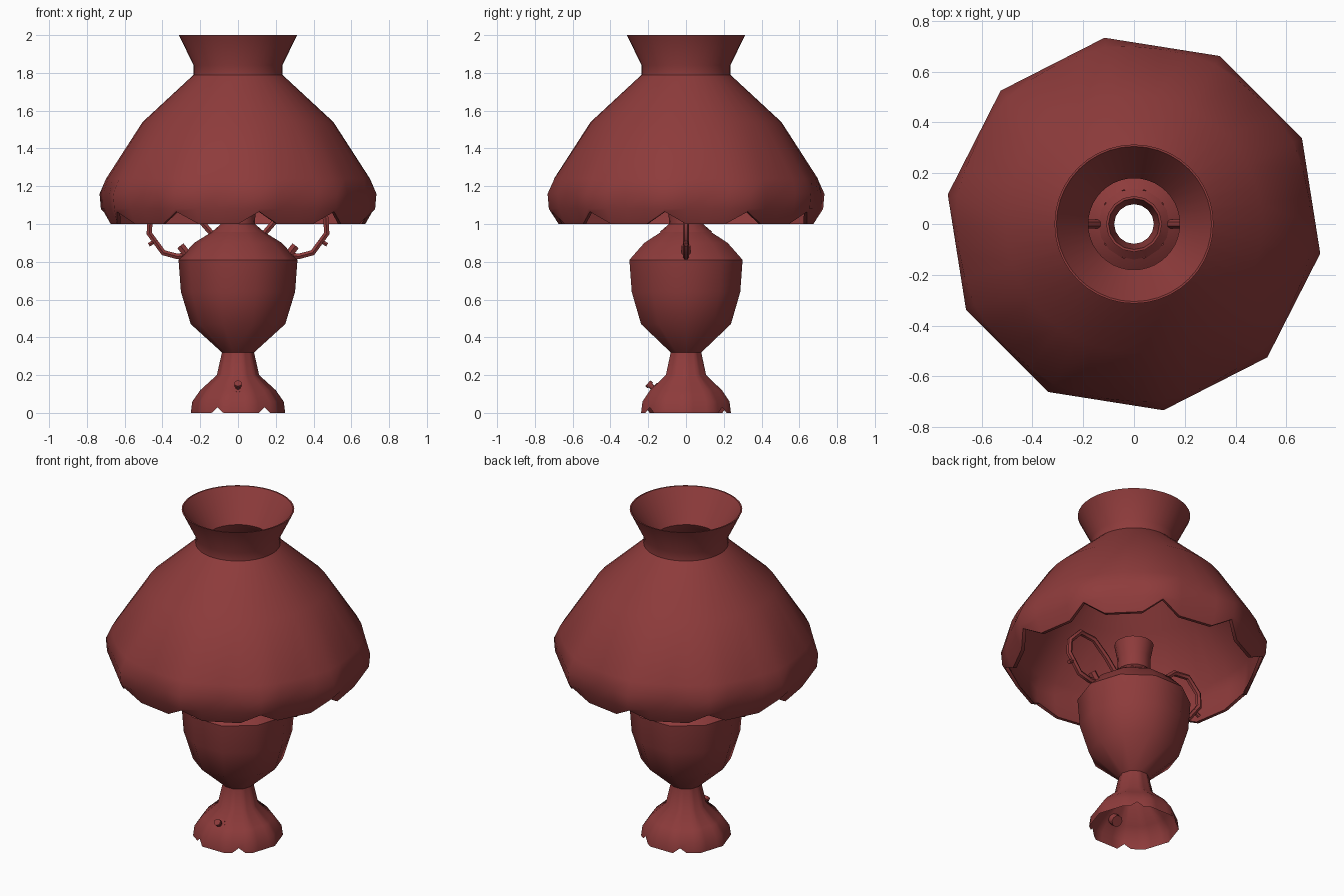
import bpy
import math
from math import cos, sin, radians
from mathutils import Vector

cube = bpy.data.objects.get("Cube")
if cube:
    bpy.data.objects.remove(cube, do_unlink=True)

red = bpy.data.materials.new("dull_red")
red.use_nodes = True
COLOUR = (0.27, 0.044, 0.044, 1)
red.diffuse_color = COLOUR
red.node_tree.nodes["Principled BSDF"].inputs["Base Color"].default_value = COLOUR


def finish(ob, angle):
    """Give the part its colour and smooth shading with sharp edges kept."""
    ob.data.materials.clear()
    ob.data.materials.append(red)
    bpy.ops.object.select_all(action="DESELECT")
    ob.select_set(True)
    bpy.context.view_layer.objects.active = ob
    bpy.ops.object.shade_smooth_by_angle(angle=radians(angle))
    return ob


def lathe(name, rings, segs, start=0, shape=None, closed=False, angle=40):
    """Spin (radius, z) rings; shape(ring, degrees, r, z) may alter each point."""
    verts, faces = [], []
    for i, (r, z) in enumerate(rings):
        for j in range(segs):
            deg = start + 360 * j / segs
            pr, pz = shape(i, deg, r, z) if shape else (r, z)
            verts.append((pr * cos(radians(deg)), pr * sin(radians(deg)), pz))
    n = len(rings)
    for i in range(n if closed else n - 1):
        a, b = i * segs, (i + 1) % n * segs
        for j in range(segs):
            k = (j + 1) % segs
            faces.append((a + j, a + k, b + k, b + j))
    mesh = bpy.data.meshes.new(name)
    mesh.from_pydata(verts, [], faces)
    ob = bpy.data.objects.new(name, mesh)
    bpy.context.collection.objects.link(ob)
    return finish(ob, angle)


# Shade: double wall, ten corners near the rim, a notch under each corner
outer = [(0.70, 1.0), (0.735, 1.08), (0.742, 1.16), (0.705, 1.24), (0.505, 1.54),
         (0.235, 1.79), (0.235, 1.84), (0.313, 2.0)]
inner = [(0.305, 2.0), (0.18, 1.82), (0.20, 1.78), (0.485, 1.53),
         (0.685, 1.23), (0.715, 1.16), (0.71, 1.08), (0.68, 1.0)]
corner_weight = [1, 1, 1, 0.25, 0, 0, 0, 0]
corner_weight += corner_weight[::-1]


def scallop(i, deg, r, z):
    m = (deg + 9) % 36 - 18                      # angle from the edge middle
    flat = cos(radians(18)) / cos(radians(m))
    w = corner_weight[i]
    if z == 1.0 and abs(m) > 17:
        z, r = 1.065, r + 0.02
    return r * (1 - w + w * flat), z


lathe("lampshade", outer + inner, 40, -9, scallop, closed=True, angle=35)

# Vase body and burner collar
lathe("vase", [(0.085, 0.32), (0.25, 0.47), (0.302, 0.64), (0.315, 0.81),
               (0.232, 0.90), (0.14, 0.957)], 10)
lathe("burner", [(0.14, 0.957), (0.09, 1.0), (0.093, 1.08), (0.11, 1.17),
                 (0.10, 1.17), (0.078, 1.02)], 16)


# Foot: flared, with a few shallow notches in the rim
def foot_edge(i, deg, r, z):
    m = (deg + 18) % 36 - 18
    r *= cos(radians(18)) / cos(radians(18 - abs(m)))
    if i == 0 and min(abs(abs((deg + 180) % 360 - 180) - c) for c in (54, 117)) < 6:
        z = 0.03
    return r, z


lathe("foot", [(0.25, 0.0), (0.242, 0.06), (0.20, 0.12), (0.112, 0.20), (0.085, 0.32)],
      40, 0, foot_edge)


# Handles: one loop each side with a small thumb rest and a mount block
def tube(name, points, radius):
    curve = bpy.data.curves.new(name, "CURVE")
    curve.dimensions = "3D"
    curve.bevel_depth = radius
    curve.bevel_resolution = 1
    curve.use_fill_caps = True
    spline = curve.splines.new("POLY")
    spline.points.add(len(points) - 1)
    for p, co in zip(spline.points, points):
        p.co = (*co, 1)
    ob = bpy.data.objects.new(name, curve)
    bpy.context.collection.objects.link(ob)
    bpy.ops.object.select_all(action="DESELECT")
    ob.select_set(True)
    bpy.context.view_layer.objects.active = ob
    bpy.ops.object.convert(target="MESH")
    return finish(bpy.context.view_layer.objects.active, 50)


loop = [(0.28, 0.835), (0.32, 0.828), (0.395, 0.848), (0.47, 0.95), (0.465, 1.03),
        (0.39, 1.11), (0.29, 1.10), (0.20, 1.02), (0.135, 0.945)]
for side, s in (("left", 1), ("right", -1)):
    tube(side + "_handle", [(s * x, 0, z) for x, z in loop], 0.017)
    tube(side + "_thumb_rest", [(s * 0.43, 0, 0.915), (s * 0.472, 0, 0.89)], 0.012)
    tube(side + "_handle_mount", [(s * 0.27, 0, 0.84), (s * 0.305, 0, 0.885)], 0.024)

# Switch knob on the front of the foot, pointing out and up
direction = Vector((0, -0.75, 0.66))
origin = Vector((0, -0.16, 0.12))
for name, radius, start, end in (("knob_collar", 0.033, -0.02, 0.022),
                                 ("knob_stem", 0.014, 0.02, 0.04),
                                 ("knob_tip", 0.02, 0.038, 0.056)):
    bpy.ops.mesh.primitive_cylinder_add(
        vertices=10, radius=radius, depth=end - start,
        location=origin + direction * (start + end) / 2,
        rotation=direction.to_track_quat("Z", "Y").to_euler())
    knob = bpy.context.object
    knob.name = name
    finish(knob, 40)
